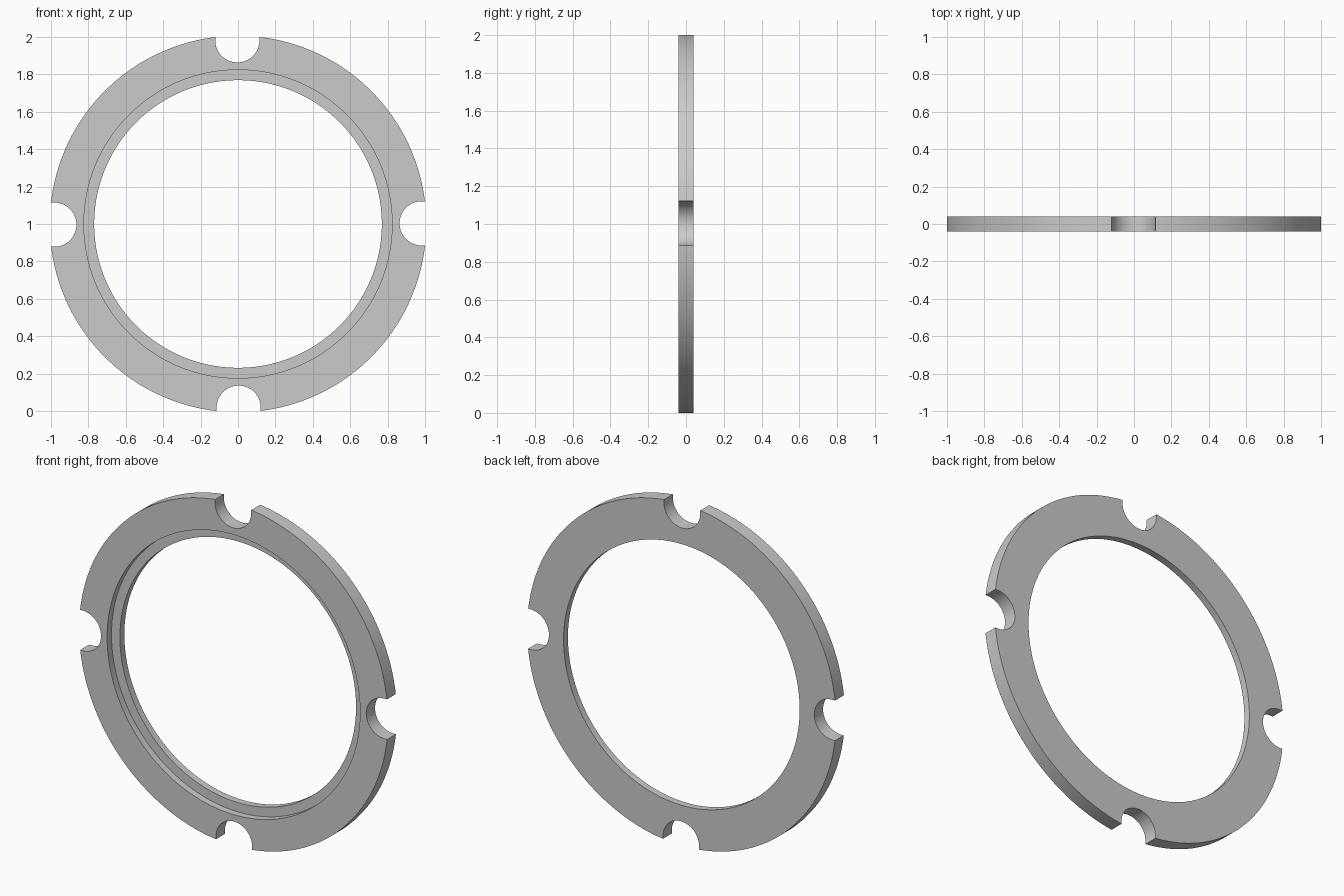
import bpy, bmesh, math
from mathutils import Matrix, Vector

cube = bpy.data.objects.get("Cube")
if cube:
    bpy.data.objects.remove(cube)

OUTER, RECESS, INNER = 1.0065, 0.824, 0.769
HALF = 0.041            # half thickness
NOTCH_R, NOTCH_AT = 0.118, 0.982
TURN = 0.0035           # slight rotation of the notches
CENTRE = Vector((0, 0, 1))

grey = bpy.data.materials.new("grey metal")
grey.use_nodes = True
colour = (0.6, 0.6, 0.6, 1)
grey.diffuse_color = colour
grey.node_tree.nodes["Principled BSDF"].inputs["Base Color"].default_value = colour


def make_object(name, bm):
    bmesh.ops.recalc_face_normals(bm, faces=bm.faces)
    mesh = bpy.data.meshes.new(name)
    bm.to_mesh(mesh)
    bm.free()
    mesh.materials.append(grey)
    obj = bpy.data.objects.new(name, mesh)
    bpy.context.collection.objects.link(obj)
    return obj


# Ring: stepped section turned about the y axis, recess on the front
bm = bmesh.new()
section = [(OUTER, -HALF), (OUTER, HALF), (INNER, HALF),
           (INNER, 0), (RECESS, 0), (RECESS, -HALF)]
verts = [bm.verts.new((r, y, 1)) for r, y in section]
edges = [bm.edges.new((verts[i - 1], verts[i])) for i in range(len(verts))]
bmesh.ops.spin(bm, geom=verts + edges, cent=CENTRE, axis=(0, 1, 0),
               angle=math.tau, steps=180, use_merge=True)
bmesh.ops.remove_doubles(bm, verts=bm.verts, dist=0.0001)
ring = make_object("notched_ring", bm)

# Four U-shaped cutters around the rim
bm = bmesh.new()
for k in range(4):
    turn = Matrix.Translation(CENTRE) @ Matrix.Rotation(-k * math.pi / 2 - TURN, 4, 'Y')
    outline = [(1.2, -NOTCH_R)]
    for i in range(33):
        a = -math.pi / 2 - math.pi * i / 32
        outline.append((NOTCH_AT + NOTCH_R * math.cos(a), NOTCH_R * math.sin(a)))
    outline.append((1.2, NOTCH_R))
    face = bm.faces.new([bm.verts.new(turn @ Vector((x, -0.2, z))) for x, z in outline])
    out = bmesh.ops.extrude_face_region(bm, geom=[face])
    moved = [g for g in out["geom"] if isinstance(g, bmesh.types.BMVert)]
    bmesh.ops.translate(bm, verts=moved, vec=(0, 0.4, 0))
cutter = make_object("notch_cutter", bm)
cutter.hide_render = True

# Cut the notches, then keep the edges crisp
cut = ring.modifiers.new("notches", 'BOOLEAN')
cut.operation = 'DIFFERENCE'
cut.solver = 'EXACT'
cut.object = cutter
bpy.ops.object.select_all(action='DESELECT')
bpy.context.view_layer.objects.active = ring
ring.select_set(True)
bpy.ops.object.modifier_apply(modifier=cut.name)
bpy.data.objects.remove(cutter)
bpy.ops.object.shade_smooth_by_angle(angle=math.radians(30))
